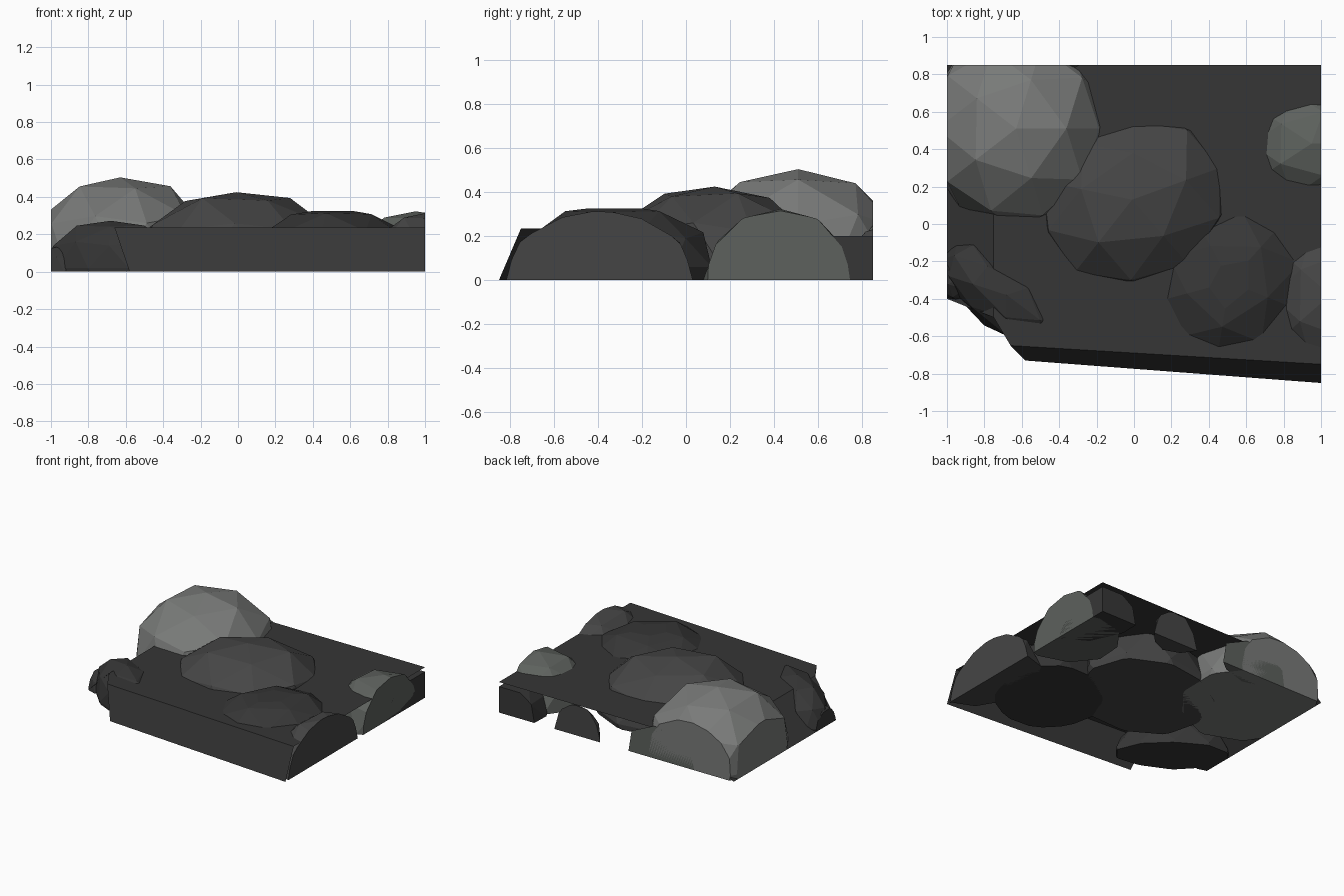
import bpy, bmesh, random
from math import radians
from mathutils import Matrix

if "Cube" in bpy.data.objects:
    bpy.data.objects.remove(bpy.data.objects["Cube"])


def material(name, rgb):
    m = bpy.data.materials.new(name)
    m.diffuse_color = (*rgb, 1)
    m.use_nodes = True
    m.node_tree.nodes["Principled BSDF"].inputs["Base Color"].default_value = m.diffuse_color
    return m


dark = material("dark_stone", (0.037, 0.037, 0.037))
mid = material("mid_stone", (0.06, 0.06, 0.06))
light = material("light_stone", (0.19, 0.195, 0.19))
green = material("green_grey_stone", (0.11, 0.12, 0.11))


def finish(bm, name, mat):
    mesh = bpy.data.meshes.new(name)
    bm.to_mesh(mesh)
    bm.free()
    mesh.materials.append(mat)
    ob = bpy.data.objects.new(name, mesh)
    bpy.context.collection.objects.link(ob)
    return ob


# Tile limits: every rock is sliced flat and capped on these planes
LIMITS = [((1, 0, 0), (1, 0, 0)), ((-1, 0, 0), (-1, 0, 0)),
          ((0, 0.85, 0), (0, 1, 0)), ((0, -0.85, 0), (0, -1, 0)),
          ((0, 0, 0), (0, 0, -1))]


def rock(name, centre, radii, mat, turn=0, jitter=0.045, top=None, seed=4):
    random.seed(seed)
    bm = bmesh.new()
    bmesh.ops.create_icosphere(bm, subdivisions=2, radius=1.03)
    for v in bm.verts:
        v.co *= 1 + random.uniform(-jitter, jitter)
    bm.transform(Matrix.Translation(centre) @ Matrix.Rotation(radians(turn), 4, 'Z')
                 @ Matrix.Diagonal((*radii, 1)))
    planes = LIMITS + ([((0, 0, top), (0, 0, 1))] if top else [])
    for co, no in planes:
        geom = bm.verts[:] + bm.edges[:] + bm.faces[:]
        bmesh.ops.bisect_plane(bm, geom=geom, plane_co=co, plane_no=no, clear_outer=True)
        rim = [e for e in bm.edges if e.is_boundary]
        if rim:
            bmesh.ops.holes_fill(bm, edges=rim, sides=0)
    bmesh.ops.recalc_face_normals(bm, faces=bm.faces[:])
    return finish(bm, name, mat)


# Ground sheet: flat top, sloped front wall, sloped left border, open below
H = 0.235
bm = bmesh.new()
pts = dict(a=(-0.75, 0.85, H), b=(1, 0.85, H), c=(1, -0.75, H), d=(-0.66, -0.65, H),
           e=(-0.75, -0.5, H), f=(1, -0.85, 0), g=(-0.58, -0.73, 0),
           h=(-1, 0.85, 0), i=(-1, -0.4, 0))
V = {k: bm.verts.new(p) for k, p in pts.items()}
for face in ("aedcb", "dgfc", "ahie"):
    bm.faces.new([V[k] for k in face])
bmesh.ops.recalc_face_normals(bm, faces=bm.faces[:])
if max(bm.faces, key=lambda f: f.calc_area()).normal.z < 0:
    bmesh.ops.reverse_faces(bm, faces=bm.faces[:])
finish(bm, "ground_sheet", dark)

# Main boulders
rock("back_left_boulder", (-0.63, 0.51, 0.04), (0.48, 0.51, 0.46), light)
rock("middle_boulder", (-0.01, 0.13, 0.04), (0.54, 0.46, 0.385), mid, turn=20, jitter=0.065)
rock("front_right_boulder", (0.51, -0.31, 0.06), (0.45, 0.40, 0.28), dark, turn=48, top=0.325)

# Edge boulders sliced by the tile sides
rock("right_front_boulder", (1.05, -0.38, 0), (0.36, 0.43, 0.32), mid)
rock("right_back_boulder", (0.95, 0.43, 0), (0.37, 0.33, 0.32), green)
rock("back_right_corner_rock", (0.98, 0.86, 0), (0.29, 0.46, 0.25), dark, top=0.2)
rock("back_edge_rock", (0.33, 0.92, 0), (0.20, 0.20, 0.25), mid)
rock("back_inner_rock", (-0.38, 0.98, 0), (0.34, 0.24, 0.29), green)

# Low rubble on the cut front left corner
rock("front_left_rock", (-0.68, -0.38, 0.02), (0.40, 0.19, 0.25), dark, turn=-37)
rock("left_edge_rock", (-0.93, -0.28, 0), (0.14, 0.13, 0.14), dark)
